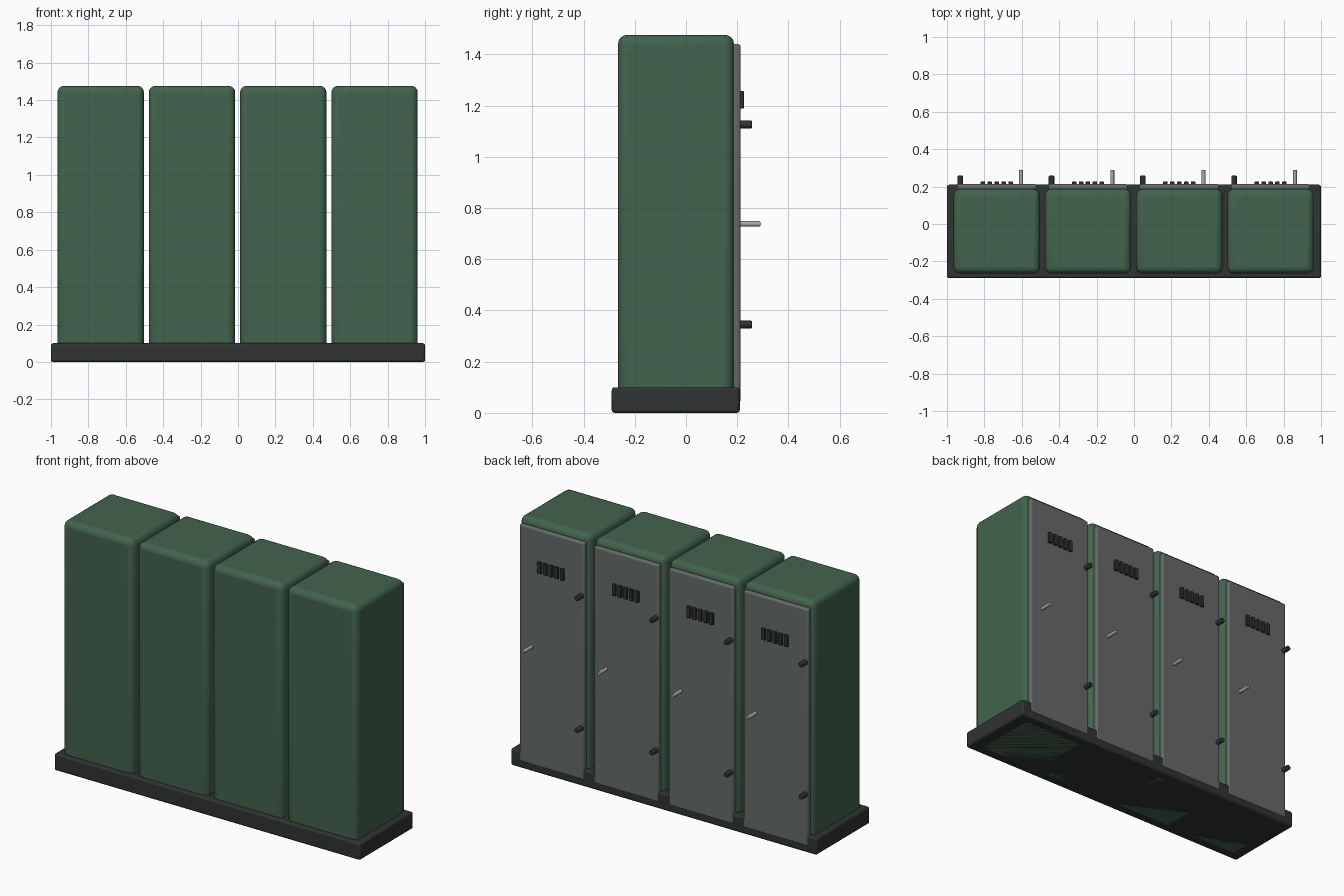
import bpy, math

if "Cube" in bpy.data.objects:
    bpy.data.objects.remove(bpy.data.objects["Cube"])


def material(name, rgb):
    m = bpy.data.materials.new(name)
    m.diffuse_color = (*rgb, 1)
    m.use_nodes = True
    m.node_tree.nodes["Principled BSDF"].inputs["Base Color"].default_value = m.diffuse_color
    return m


green = material("green_paint", (0.055, 0.125, 0.075))
dark = material("dark_metal", (0.03, 0.033, 0.032))
grey = material("door_grey", (0.13, 0.145, 0.14))
steel = material("steel", (0.4, 0.4, 0.4))


def finish(ob, name, mat, bevel, segments):
    ob.name = name
    ob.data.materials.append(mat)
    mod = ob.modifiers.new("bevel", 'BEVEL')
    mod.width, mod.segments = bevel, segments
    mod.limit_method = 'ANGLE'
    mod.angle_limit = math.radians(40)
    bpy.ops.object.shade_smooth_by_angle(angle=math.radians(35))


def box(name, x, y, z, mat, bevel, segments=3):
    """Bevelled box from (min, max) ranges."""
    lo, hi = zip(x, y, z)
    bpy.ops.mesh.primitive_cube_add(size=1, location=[(a + b) / 2 for a, b in zip(lo, hi)])
    ob = bpy.context.object
    ob.scale = [b - a for a, b in zip(lo, hi)]
    bpy.ops.object.transform_apply(location=False, rotation=False, scale=True)
    finish(ob, name, mat, bevel, segments)


def peg(name, x, z, y, r, mat, bevel):
    """Cylinder pointing out of the door along y."""
    bpy.ops.mesh.primitive_cylinder_add(vertices=16, radius=r, depth=y[1] - y[0],
                                        location=(x, sum(y) / 2, z),
                                        rotation=(math.pi / 2, 0, 0))
    finish(bpy.context.object, name, mat, bevel, 2)


# Common plinth
box("plinth", (-1, 1), (-0.29, 0.21), (0, 0.1), dark, 0.012)

for i in range(4):
    c = -0.734 + 0.488 * i
    n = i + 1
    # Cabinet and its door
    box(f"cabinet_{n}", (c - 0.231, c + 0.231), (-0.265, 0.187), (0, 1.476), green, 0.035, 4)
    box(f"door_{n}", (c - 0.212, c + 0.212), (0.182, 0.213), (0.04, 1.44), grey, 0.01)
    # Ventilation slots
    for k in range(5):
        x = c + (k - 2) * 0.037
        box(f"vent_{n}_{k + 1}", (x - 0.012, x + 0.012), (0.205, 0.226), (1.188, 1.256), dark, 0.002, 1)
    # Hinges and handle
    for k, z in enumerate((0.345, 1.126)):
        peg(f"hinge_{n}_{k + 1}", c - 0.195, z, (0.2, 0.258), 0.015, dark, 0.004)
    peg(f"handle_{n}", c + 0.13, 0.738, (0.2, 0.29), 0.0105, steel, 0.003)
